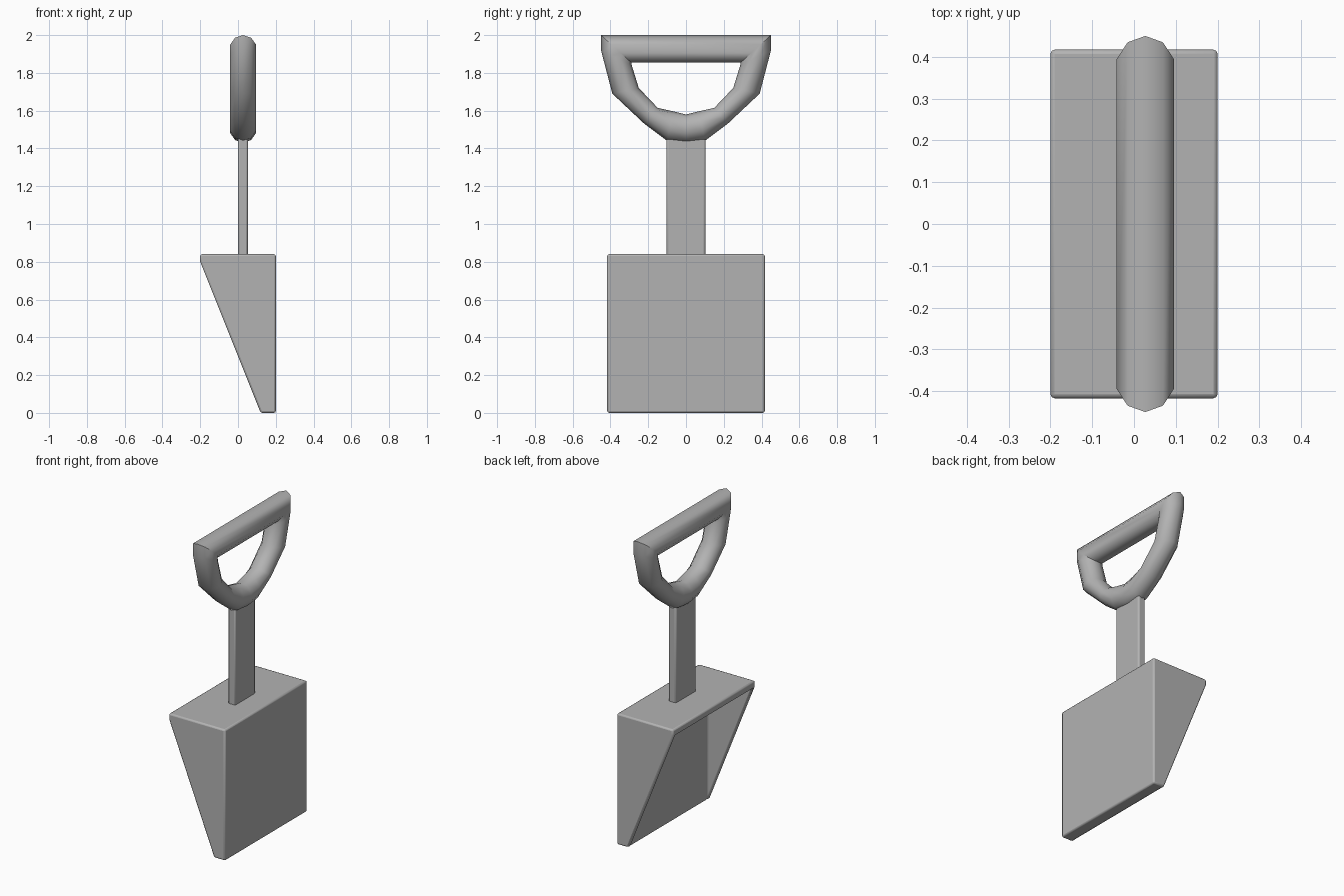
import bpy, bmesh, math

if "Cube" in bpy.data.objects:
    bpy.data.objects.remove(bpy.data.objects["Cube"])

grey = bpy.data.materials.new("plain grey")
grey.use_nodes = True
grey.diffuse_color = (0.45, 0.45, 0.45, 1)
grey.node_tree.nodes["Principled BSDF"].inputs["Base Color"].default_value = (0.45, 0.45, 0.45, 1)


def finish(name, bm, bevel=0.0, angle=35):
    """Turn a bmesh into a shaded, optionally bevelled object."""
    bmesh.ops.recalc_face_normals(bm, faces=bm.faces)
    mesh = bpy.data.meshes.new(name)
    bm.to_mesh(mesh)
    bm.free()
    mesh.materials.append(grey)
    obj = bpy.data.objects.new(name, mesh)
    bpy.context.collection.objects.link(obj)
    if bevel:
        mod = obj.modifiers.new("edge_bevel", 'BEVEL')
        mod.width = bevel
        mod.segments = 2
        mod.limit_method = 'ANGLE'
        mod.angle_limit = math.radians(30)
    bpy.ops.object.select_all(action='DESELECT')
    obj.select_set(True)
    bpy.context.view_layer.objects.active = obj
    bpy.ops.object.shade_smooth_by_angle(angle=math.radians(angle))
    return obj


# Scoop: thick back plate, top plate and tapering side walls, open towards -x
HALF, WALL = 0.417, 0.03
outer = [(0.2, 0), (0.2, 0.84), (-0.2, 0.84), (-0.2, 0.80), (0.12, 0)]
inner = [(-0.2, 0.80), (0.12, 0), (0.12, 0.80)]
bm = bmesh.new()
o, i = {}, {}
for s in (-1, 1):
    o[s] = [bm.verts.new((x, s * HALF, z)) for x, z in outer]
    i[s] = [bm.verts.new((x, s * (HALF - WALL), z)) for x, z in inner]
    bm.faces.new(o[s])                                    # outside of wall
    bm.faces.new(i[s])                                    # inside of wall
    bm.faces.new((o[s][3], o[s][4], i[s][1], i[s][0]))    # sloping rim
a, b, c, d = o[-1], o[1], i[-1], i[1]
bm.faces.new((a[0], a[1], b[1], b[0]))                    # back
bm.faces.new((a[1], a[2], b[2], b[1]))                    # top
bm.faces.new((a[2], a[3], c[0], d[0], b[3], b[2]))        # top lip
bm.faces.new((a[0], a[4], c[1], d[1], b[4], b[0]))        # bottom edge
bm.faces.new((c[1], c[2], d[2], d[1]))                    # inner back
bm.faces.new((c[0], c[2], d[2], d[0]))                    # inner top
finish("scoop", bm, bevel=0.01)

# Shaft: flat bar from the scoop to the grip
bm = bmesh.new()
bmesh.ops.create_cube(bm, size=1)
for v in bm.verts:
    v.co = (0.026 + v.co.x * 0.052, v.co.y * 0.206, 1.16 + v.co.z * 0.68)
finish("shaft", bm, bevel=0.01)

# Grip: D-shaped loop; each station pairs an outer and an inner (y, z) point
half = [((0.45, 2.0), (0.29, 1.855)),
        ((0.45, 1.92), (0.287, 1.84)),
        ((0.39, 1.69), (0.25, 1.72)),
        ((0.22, 1.53), (0.15, 1.615)),
        ((0.10, 1.44), (0.07, 1.597))]
middle = [((0, 1.43), (0, 1.58))]
mirrored = [tuple((-y, z) for y, z in pair) for pair in reversed(half)]
stations = half + middle + mirrored

SIDES, THICK = 10, 0.072
bm = bmesh.new()
rings = []
for (oy, oz), (iy, iz) in stations:
    ring = []
    for k in range(SIDES):
        t = 2 * math.pi * k / SIDES
        f = (1 - math.cos(t)) / 2
        ring.append(bm.verts.new((0.027 + THICK * math.sin(t),
                                  oy + (iy - oy) * f, oz + (iz - oz) * f)))
    rings.append(ring)
for n, ring in enumerate(rings):
    nxt = rings[(n + 1) % len(rings)]
    for k in range(SIDES):
        m = (k + 1) % SIDES
        bm.faces.new((ring[k], ring[m], nxt[m], nxt[k]))
finish("grip", bm, angle=45)
